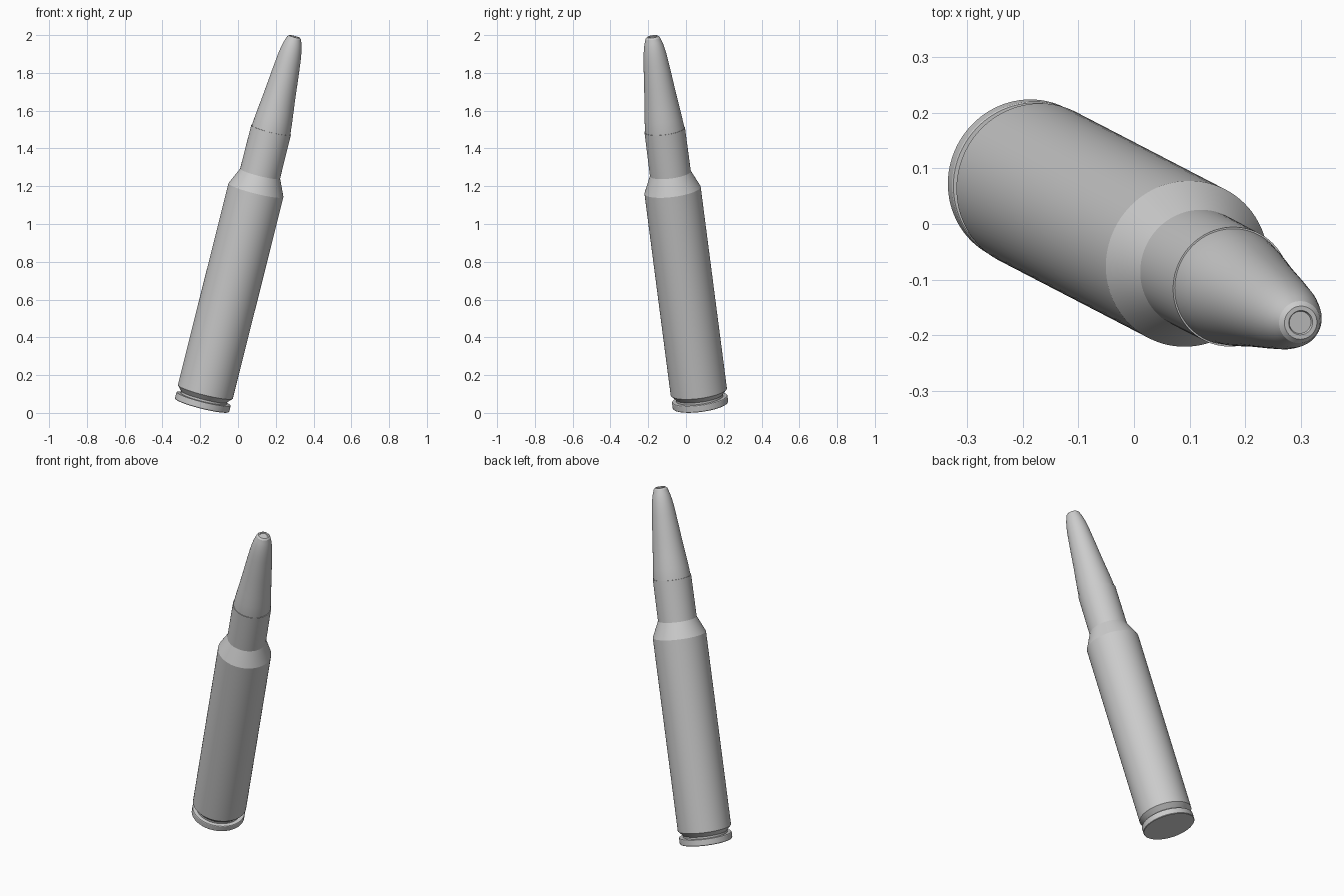
import bpy, bmesh, math
from mathutils import Vector

if "Cube" in bpy.data.objects:
    bpy.data.objects.remove(bpy.data.objects["Cube"])

BASE = Vector((-0.191, 0.077, 0.04))
TIP = Vector((0.299, -0.177, 1.992))
AXIS = TIP - BASE
LENGTH = AXIS.length
SEGMENTS = 96


def lathe(name, profile, angle=20):
    """Spin a (radius, height) profile about z, then lean it along the axis."""
    bm = bmesh.new()
    rings = []
    for r, h in profile:
        if r == 0:
            rings.append([bm.verts.new((0, 0, h))] * SEGMENTS)
        else:
            rings.append([bm.verts.new((r * math.cos(a), r * math.sin(a), h))
                          for a in (2 * math.pi * i / SEGMENTS for i in range(SEGMENTS))])
    for low, high in zip(rings, rings[1:]):
        for i in range(SEGMENTS):
            j = (i + 1) % SEGMENTS
            corners = list(dict.fromkeys((low[i], low[j], high[j], high[i])))
            bm.faces.new(corners)
    bmesh.ops.recalc_face_normals(bm, faces=bm.faces)
    mesh = bpy.data.meshes.new(name)
    bm.to_mesh(mesh)
    bm.free()
    obj = bpy.data.objects.new(name, mesh)
    bpy.context.collection.objects.link(obj)
    obj.location = BASE
    obj.rotation_mode = 'QUATERNION'
    obj.rotation_quaternion = Vector((0, 0, 1)).rotation_difference(AXIS)
    bpy.ops.object.select_all(action='DESELECT')
    obj.select_set(True)
    bpy.context.view_layer.objects.active = obj
    bpy.ops.object.shade_smooth_by_angle(angle=math.radians(angle))
    return obj


# Case: flat base, rim, extractor groove, body, shoulder, neck
lathe("case", [
    (0, 0), (0.145, 0), (0.148, 0.003), (0.148, 0.033), (0.146, 0.036),
    (0.125, 0.037), (0.125, 0.048), (0.150, 0.075),
    (0.150, 1.184), (0.109, 1.275), (0.108, 1.515), (0.1, 1.515),
])

# Bullet: gently curved nose ending in a small flat with a shallow dimple
lathe("bullet", [
    (0, 1.47), (0.105, 1.47), (0.105, 1.515), (0.099, 1.58), (0.092, 1.64),
    (0.085, 1.70), (0.079, 1.76), (0.073, 1.82), (0.0665, 1.88),
    (0.062, 1.92), (0.057, 1.95), (0.051, 1.98), (0.045, 2.0),
    (0.038, LENGTH - 0.008), (0.030, LENGTH), (0.022, LENGTH),
    (0.020, LENGTH - 0.004), (0, LENGTH - 0.004),
])
